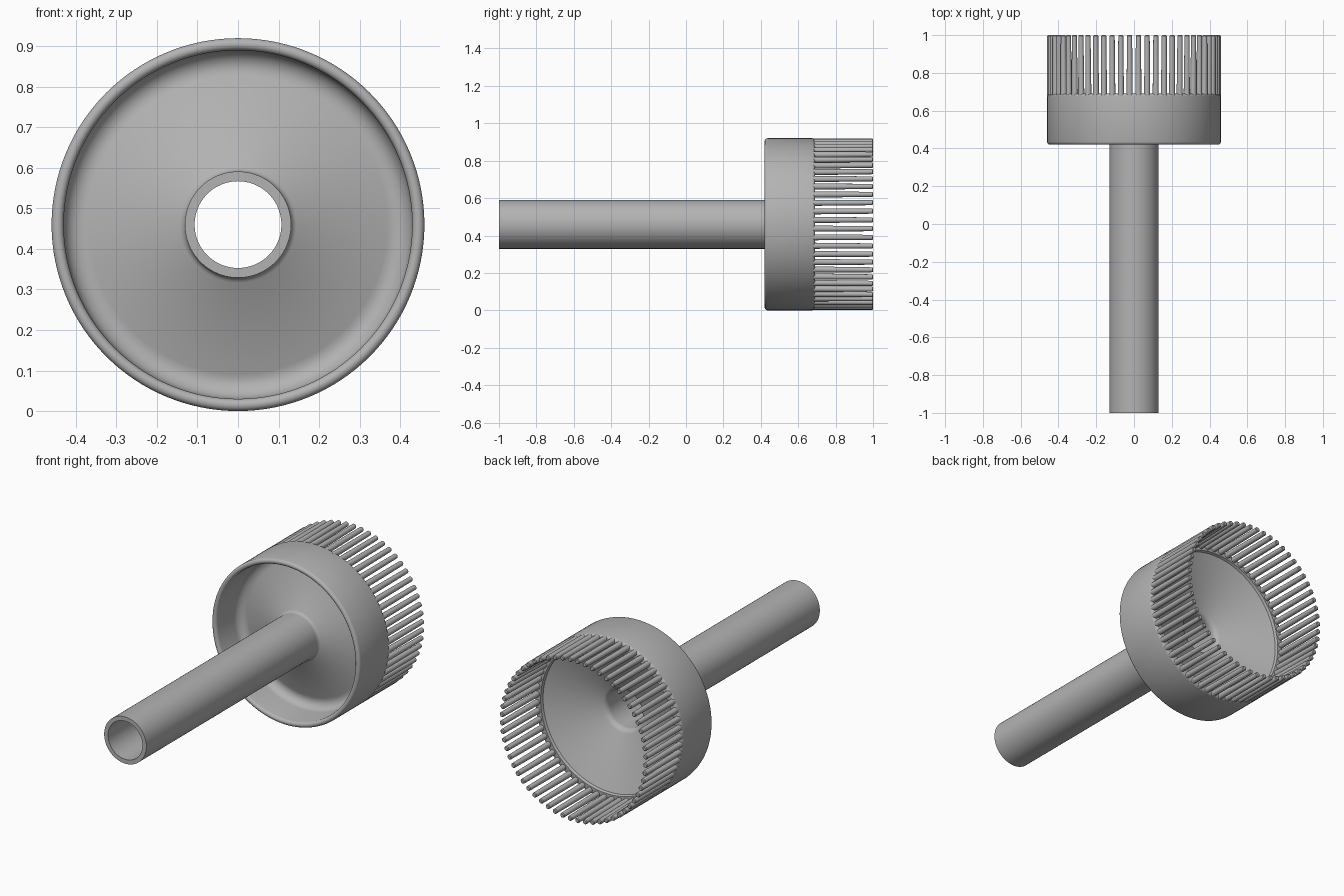
import bpy, bmesh, math
from mathutils import Vector, Matrix

if "Cube" in bpy.data.objects:
    bpy.data.objects.remove(bpy.data.objects["Cube"])

AXIS_Z = 0.46
BRISTLES = 60

grey = bpy.data.materials.new("plain grey")
grey.use_nodes = True
colour = (0.45, 0.45, 0.45, 1)
grey.diffuse_color = colour
grey.node_tree.nodes["Principled BSDF"].inputs["Base Color"].default_value = colour


def finish(bm, name):
    """Turn a bmesh built around the y axis into a shaded object."""
    bmesh.ops.recalc_face_normals(bm, faces=bm.faces)
    mesh = bpy.data.meshes.new(name)
    bm.to_mesh(mesh)
    bm.free()
    mesh.materials.append(grey)
    obj = bpy.data.objects.new(name, mesh)
    obj.location.z = AXIS_Z
    bpy.context.collection.objects.link(obj)
    bpy.ops.object.select_all(action='DESELECT')
    obj.select_set(True)
    bpy.context.view_layer.objects.active = obj
    bpy.ops.object.shade_smooth_by_angle(angle=math.radians(35))
    return obj


def arc(r, y, radius, start, end, steps=6):
    """Profile points (radius, y) on a circular arc, angles in degrees."""
    angles = [math.radians(start + (end - start) * i / steps) for i in range(steps + 1)]
    return [(r + radius * math.cos(a), y + radius * math.sin(a)) for a in angles]


def lathe(name, profile, segments=128):
    """Revolve a closed (radius, y) profile about the y axis."""
    bm = bmesh.new()
    verts = [bm.verts.new((r, y, 0)) for r, y in profile]
    edges = [bm.edges.new((a, b)) for a, b in zip(verts, verts[1:] + verts[:1])]
    bmesh.ops.spin(bm, geom=verts + edges, cent=(0, 0, 0), axis=(0, 1, 0),
                   angle=math.tau, steps=segments, use_duplicate=False)
    bmesh.ops.remove_doubles(bm, verts=bm.verts, dist=0.0001)
    return finish(bm, name)


# Hollow handle
lathe("handle_tube", [(0.107, -1), (0.131, -1), (0.131, 0.535), (0.107, 0.52)])

# Cup: rounded rim, recessed conical front, outer band and funnel back
cup = (arc(0.445, 0.435, 0.015, -180, 0)           # front rim
       + arc(0.445, 0.675, 0.015, 0, 90, 4)        # back edge of band
       + [(0.42, 0.69), (0.415, 0.675)]
       + arc(0.142, 0.525, 0.035, 110, 180)        # lip of the bore
       + [(0.107, 0.505), (0.131, 0.505)]
       + arc(0.151, 0.512, 0.02, 180, 111, 4)      # fillet round the tube
       + arc(0.385, 0.578, 0.045, 111, 0))         # fillet at the wall
lathe("cup", cup)

# Ring of tapered bristles, outer sides flush with the band
bm = bmesh.new()
start, end, root, tip = 0.67, 1.0, 0.0165, 0.0135
for i in range(BRISTLES):
    turn = Matrix.Rotation(math.tau * (i + 0.5) / BRISTLES, 4, 'Y')
    rings = []
    for y, rad in ((start, root), (end - 0.004, tip), (end, tip - 0.004)):
        centre = Vector((0.46 - max(rad, tip), y, 0))
        rings.append([bm.verts.new(turn @ (centre + Vector(
            (rad * math.cos(a), 0, rad * math.sin(a)))))
            for a in (math.tau * k / 16 for k in range(16))])
    for low, high in zip(rings, rings[1:]):
        for k in range(16):
            n = (k + 1) % 16
            bm.faces.new((low[k], low[n], high[n], high[k]))
    bm.faces.new(rings[0])
    bm.faces.new(rings[-1])
finish(bm, "bristles")
